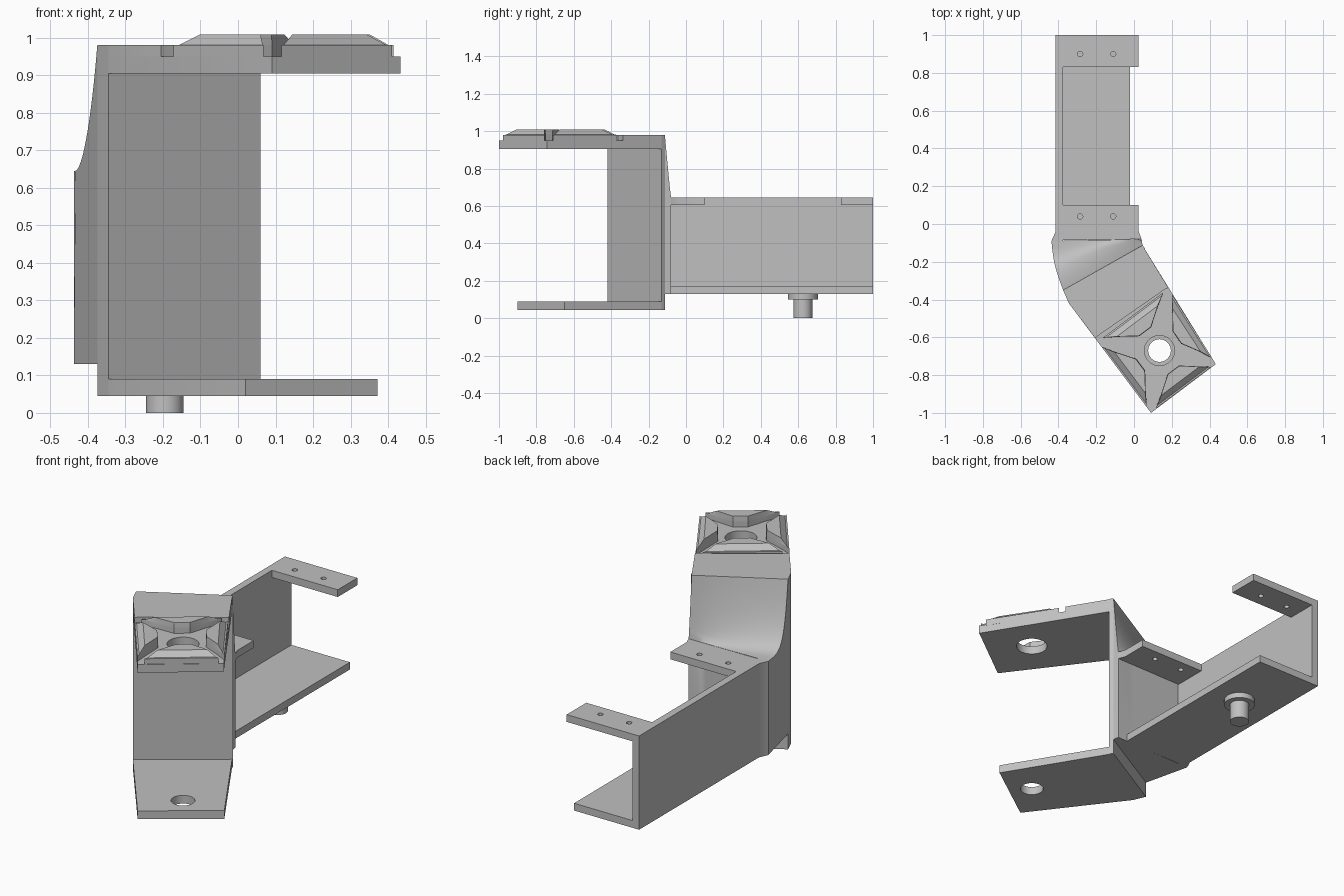
import bpy, bmesh, math
from mathutils import Vector

if "Cube" in bpy.data.objects:
    bpy.data.objects.remove(bpy.data.objects["Cube"], do_unlink=True)

grey = bpy.data.materials.new("light_grey")
grey.use_nodes = True
grey.diffuse_color = (0.53, 0.53, 0.53, 1)
grey.node_tree.nodes["Principled BSDF"].inputs["Base Color"].default_value = (0.53, 0.53, 0.53, 1)
parts = []


def finish(name, bm):
    bmesh.ops.recalc_face_normals(bm, faces=bm.faces)
    mesh = bpy.data.meshes.new(name)
    bm.to_mesh(mesh)
    bm.free()
    mesh.materials.append(grey)
    obj = bpy.data.objects.new(name, mesh)
    bpy.context.collection.objects.link(obj)
    parts.append(obj)
    return obj


def loft(name, rings):
    """Closed solid through stacked rings of points with equal counts."""
    bm = bmesh.new()
    loops = [[bm.verts.new(p) for p in ring] for ring in rings]
    for low, high in zip(loops, loops[1:]):
        for i in range(len(low)):
            j = (i + 1) % len(low)
            bm.faces.new((low[i], low[j], high[j], high[i]))
    bm.faces.new(loops[0])
    bm.faces.new(loops[-1])
    return finish(name, bm)


def prism(name, outline, z0, z1):
    return loft(name, [[(x, y, z) for x, y in outline] for z in (z0, z1)])


def rect(x0, x1, y0, y1):
    return [(x0, y0), (x1, y0), (x1, y1), (x0, y1)]


def circle(c, r, n=32):
    return [(c[0] + r * math.cos(math.tau * i / n), c[1] + r * math.sin(math.tau * i / n))
            for i in range(n)]


def drill(obj, c, r, z0, z1):
    """Cut a vertical round hole and bake the result."""
    cutter = prism("hole_cutter", circle(c, r), z0, z1)
    parts.remove(cutter)
    cutter.hide_render = True
    mod = obj.modifiers.new("hole", 'BOOLEAN')
    mod.operation, mod.solver, mod.object = 'DIFFERENCE', 'EXACT', cutter
    bpy.context.view_layer.update()
    baked = bpy.data.meshes.new_from_object(
        obj.evaluated_get(bpy.context.evaluated_depsgraph_get()))
    obj.modifiers.clear()
    obj.data = baked
    bpy.data.objects.remove(cutter, do_unlink=True)


# Rear channel: side wall, floor and two drilled tabs
prism("channel_wall", [(-0.415, 1), (-0.375, 1), (-0.375, -0.09), (-0.437, -0.09), (-0.415, -0.04)],
      0.13, 0.645)
prism("channel_floor", rect(-0.38, -0.02, -0.085, 1), 0.13, 0.17)
tabs = {"rear_tab": ([(-0.38, 0.83), (0.025, 0.83), (0.025, 1), (-0.38, 1)], 0.9),
        "front_tab": ([(-0.38, -0.085), (0.04, -0.08), (0.025, -0.04), (0.025, 0.1), (-0.38, 0.1)], 0.04)}
for name, (outline, hole_y) in tabs.items():
    tab = prism(name, outline, 0.605, 0.645)
    for hole_x in (-0.285, -0.11):
        drill(tab, (hole_x, hole_y), 0.014, 0.5, 0.7)

# Stepped peg under the floor
peg = (-0.195, 0.625)
prism("peg_flange", circle(peg, 0.08), 0.1, 0.135)
prism("peg_pin", circle(peg, 0.05), 0, 0.105)

# Angled front bracket: wall, lower plate and upper plate
A, B, F = (-0.375, -0.35), (0.045, -0.113), (-0.345, -0.42)
hole = (0.135, -0.67)
prism("bracket_wall", [A, B, (0.06, -0.13), F], 0.045, 0.98)
lower = prism("lower_plate", [F, (0.02, -0.9), (0.372, -0.65), B, A], 0.045, 0.09)
drill(lower, hole, 0.06, 0, 0.2)
upper = prism("upper_plate", [F, (0.09, -1), (0.433, -0.742), B, A], 0.905, 0.95)
drill(upper, hole, 0.08, 0.8, 1)
prism("upper_plate_step", [F, (-0.205, -0.605), (-0.185, -0.588), (0.165, -0.345),
                           (0.182, -0.338), B, A], 0.945, 0.98)


# Four raised pads around the hole, leaving a cross-shaped recess
def pad_point(x, y, quarter):
    for _ in range(quarter):
        x, y = -y, x
    if x > 0:
        x *= 1 - 0.16 * (y + 0.237) / 0.474
    return (hole[0] + 0.8 * x + 0.6 * y, hole[1] + 0.6 * x - 0.8 * y)


half_base = [(0.2, 0.234), (0.125, 0.185), (0.04, 0.125)]
half_top = [(0.135, 0.195), (0.115, 0.18), (0.04, 0.128)]
half_mid = [(0.185, 0.225), (0.125, 0.185), (0.04, 0.125)]
for quarter, side in enumerate(("front", "left", "back", "right")):
    rings = []
    for half, z in ((half_base, 0.945), (half_base, 0.98), (half_mid, 0.981), (half_top, 1.008)):
        full = half + [(-x, y) for x, y in reversed(half)]
        rings.append([(*pad_point(x, y, quarter), z) for x, y in full])
    loft(side + "_pad", rings)

# Curved web joining the channel to the bracket wall
rear_right, rear_left = Vector((-0.437, -0.09)), Vector((0.04, -0.08))
steps = 14
rings = []
for i in range(steps + 1):
    t = i / steps
    start = rear_right.lerp(rear_left, t)
    end = Vector(A).lerp(Vector(B), t)
    power = 3.6 - 2.5 * t
    ring = []
    for k in range(steps + 1):
        s = (k / steps) ** 0.7
        p = start.lerp(end, s)
        # right edge bows slightly inward toward the wall
        p.x += 0.012 * (1 - t) * math.sin(math.pi * s) * -1
        ring.append((p.x, p.y, 0.645 + 0.335 * s ** power))
    ring += [(*end, 0.13), (*start, 0.13)]
    rings.append(ring)
loft("joining_web", rings)

# Smooth curved faces, keep hard edges
bpy.ops.object.select_all(action='DESELECT')
for obj in parts:
    obj.select_set(True)
bpy.context.view_layer.objects.active = parts[0]
bpy.ops.object.shade_smooth_by_angle(angle=math.radians(25))
